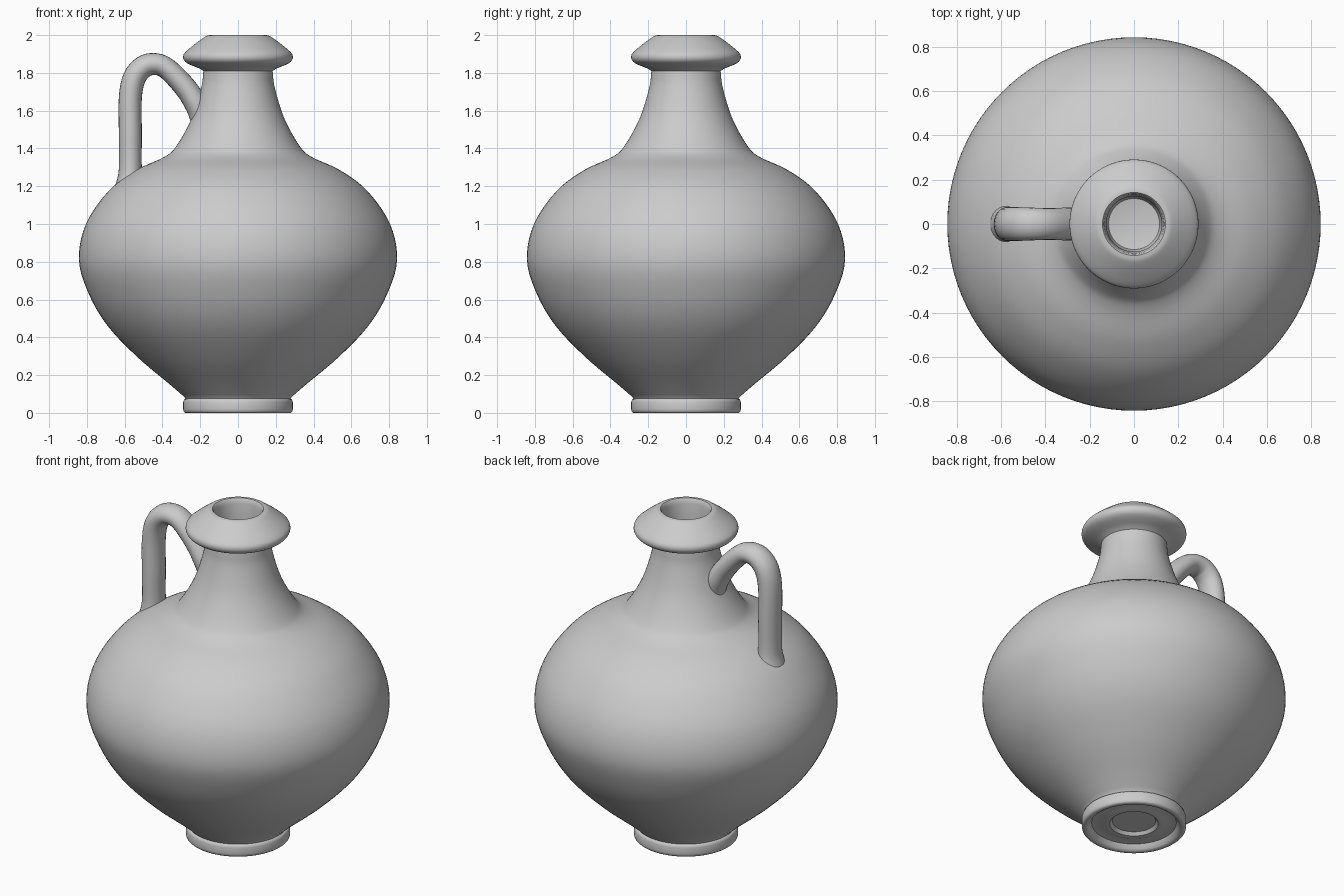
import bpy, bmesh, math
from mathutils import Vector

if "Cube" in bpy.data.objects:
    bpy.data.objects.remove(bpy.data.objects["Cube"])


def smooth_path(pts, n):
    """Catmull-Rom resampling of a list of tuples."""
    p = [Vector(q) for q in pts]
    p = [p[0] * 2 - p[1]] + p + [p[-1] * 2 - p[-2]]
    out = []
    for i in range(1, len(p) - 2):
        a, b, c, d = p[i - 1:i + 3]
        for k in range(n):
            t = k / n
            out.append(0.5 * (2 * b + (c - a) * t + (2 * a - 5 * b + 4 * c - d) * t ** 2
                              + (3 * b - a - 3 * c + d) * t ** 3))
    return out + [p[-2]]


def finish(bm, name, angle):
    bmesh.ops.recalc_face_normals(bm, faces=bm.faces)
    mesh = bpy.data.meshes.new(name)
    bm.to_mesh(mesh)
    bm.free()
    ob = bpy.data.objects.new(name, mesh)
    bpy.context.collection.objects.link(ob)
    bpy.ops.object.select_all(action='DESELECT')
    ob.select_set(True)
    bpy.context.view_layer.objects.active = ob
    bpy.ops.object.shade_smooth_by_angle(angle=math.radians(angle))
    return ob


def skin(bm, rings):
    for a, b in zip(rings, rings[1:]):
        n = len(a)
        for i in range(n):
            bm.faces.new((a[i], a[(i + 1) % n], b[(i + 1) % n], b[i]))
    bm.faces.new(rings[0])
    bm.faces.new(rings[-1])


# Jug: one lathe profile from the underside, up the outside, into the mouth
underside = [(0.06, 0.045), (0.12, 0.045), (0.135, 0.027), (0.165, 0.027),
             (0.19, 0.037), (0.235, 0.033), (0.25, 0.008), (0.262, 0.0)]
foot = [(0.28, 0.0), (0.288, 0.007), (0.29, 0.02), (0.29, 0.058), (0.286, 0.07), (0.278, 0.075)]
body = smooth_path([(0.285, 0.085), (0.36, 0.15), (0.53, 0.293), (0.69, 0.46), (0.79, 0.63),
                    (0.842, 0.81), (0.805, 1.0), (0.685, 1.175), (0.54, 1.285), (0.39, 1.355),
                    (0.325, 1.415), (0.245, 1.56), (0.195, 1.72), (0.183, 1.81)], 5)
rim = smooth_path([(0.2, 1.822), (0.262, 1.847), (0.286, 1.867), (0.29, 1.89), (0.277, 1.912),
                   (0.225, 1.955), (0.175, 1.991), (0.158, 1.999)], 3)
mouth = [(0.142, 2.0), (0.136, 1.993), (0.132, 1.97), (0.125, 1.9), (0.125, 1.5), (0.115, 1.47), (0.06, 1.46)]
profile = underside + foot + [tuple(v) for v in body] + [tuple(v) for v in rim] + mouth

SEG = 96
bm = bmesh.new()
rings = [[bm.verts.new((r * math.cos(2 * math.pi * i / SEG), r * math.sin(2 * math.pi * i / SEG), z))
          for i in range(SEG)] for r, z in profile]
skin(bm, rings)
finish(bm, "jug_body", 42)

# Handle: oval section swept along an arch; third value scales the section
path = smooth_path([(-0.575, 1.13, 1.5), (-0.573, 1.2, 1.25), (-0.57, 1.29, 1.0), (-0.57, 1.48, 1.0),
                    (-0.57, 1.67, 1.0), (-0.548, 1.775, 1.0), (-0.50, 1.832, 0.98), (-0.445, 1.847, 0.95),
                    (-0.39, 1.832, 0.93), (-0.33, 1.78, 0.95), (-0.262, 1.7, 0.98),
                    (-0.215, 1.62, 1.0), (-0.2, 1.54, 0.8)], 4)
bm = bmesh.new()
rings = []
for i, p in enumerate(path):
    t = path[min(i + 1, len(path) - 1)] - path[max(i - 1, 0)]
    t = Vector((t.x, t.y)).normalized()
    ring = []
    for k in range(24):
        a = 2 * math.pi * k / 24
        u, v = 0.061 * p.z * math.cos(a), 0.077 * p.z * math.sin(a)
        ring.append(bm.verts.new((p.x - t.y * u, v, p.y + t.x * u)))
    rings.append(ring)
skin(bm, rings)
finish(bm, "handle", 60)
